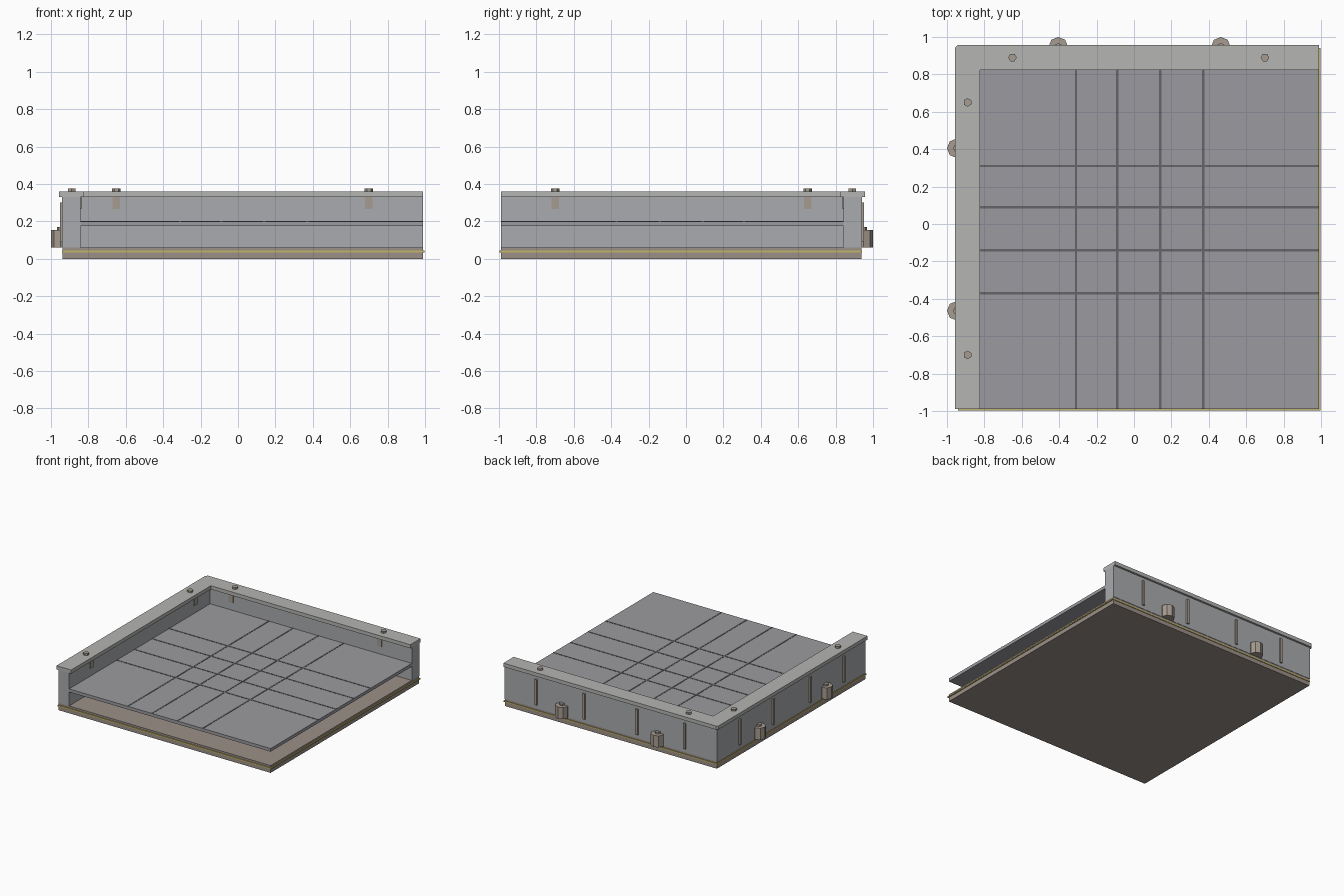
import bpy, bmesh, math

if "Cube" in bpy.data.objects:
    bpy.data.objects.remove(bpy.data.objects["Cube"])


def material(name, rgb):
    m = bpy.data.materials.new(name)
    m.diffuse_color = (*rgb, 1)
    m.use_nodes = True
    m.node_tree.nodes["Principled BSDF"].inputs["Base Color"].default_value = m.diffuse_color
    return m


WALL = material("wall_grey", (0.40, 0.41, 0.43))
CAP = material("cap_grey", (0.46, 0.46, 0.45))
PANEL = material("panel_grey", (0.33, 0.33, 0.35))
DARK = material("seam_dark", (0.13, 0.13, 0.14))
BROWN = material("base_brown", (0.33, 0.28, 0.25))
TAN = material("fitting_tan", (0.38, 0.33, 0.28))
YELLOW = material("trim_yellow", (0.55, 0.46, 0.14))


def prism(name, outline, z0, z1, mat):
    """Extrude a flat outline from z0 up to z1."""
    bm = bmesh.new()
    face = bm.faces.new([bm.verts.new((x, y, z0)) for x, y in outline])
    top = bmesh.ops.extrude_face_region(bm, geom=[face])["geom"]
    bmesh.ops.translate(bm, vec=(0, 0, z1 - z0),
                        verts=[g for g in top if isinstance(g, bmesh.types.BMVert)])
    bmesh.ops.recalc_face_normals(bm, faces=bm.faces)
    me = bpy.data.meshes.new(name)
    bm.to_mesh(me)
    bm.free()
    me.materials.append(mat)
    ob = bpy.data.objects.new(name, me)
    bpy.context.collection.objects.link(ob)
    return ob


def box(name, x0, x1, y0, y1, z0, z1, mat):
    return prism(name, [(x0, y0), (x1, y0), (x1, y1), (x0, y1)], z0, z1, mat)


def ngon(cx, cy, r, n):
    return [(cx + r * math.cos(2 * math.pi * i / n),
             cy + r * math.sin(2 * math.pi * i / n)) for i in range(n)]


def both_walls(name, outline, z0, z1, mat):
    """Place a part on the back wall and its diagonal mirror on the left wall."""
    prism("back_" + name, outline, z0, z1, mat)
    prism("left_" + name, [(-y, -x) for x, y in outline], z0, z1, mat)


def rect(cx, w, y0, y1):
    return [(cx - w / 2, y0), (cx + w / 2, y0), (cx + w / 2, y1), (cx - w / 2, y1)]


# layered floor base with yellow trim
box("floor_bottom", -0.937, 0.99, -0.99, 0.937, 0, 0.034, BROWN)
box("floor_trim", -0.942, 0.998, -0.998, 0.942, 0.034, 0.044, YELLOW)
box("floor_top", -0.937, 0.99, -0.99, 0.937, 0.044, 0.06, BROWN)

# L-shaped wall
prism("corner_wall", [(-0.94, -0.99), (-0.842, -0.99), (-0.842, 0.842),
                      (0.99, 0.842), (0.99, 0.94), (-0.94, 0.94)], 0.06, 0.33, WALL)

# L-shaped cap rail with a clipped corner
prism("cap_rail", [(-0.957, -0.99), (-0.824, -0.99), (-0.824, 0.824), (0.99, 0.824),
                   (0.99, 0.957), (-0.942, 0.957), (-0.957, 0.942)], 0.33, 0.36, CAP)

# raised floor panel and its seams
box("raised_panel", -0.842, 0.99, -0.99, 0.842, 0.174, 0.2, PANEL)
for x in (-0.31, -0.09, 0.14, 0.37):
    both_walls("panel_seam", rect(x, 0.012, -0.99, 0.842), 0.199, 0.202, DARK)

# hexagonal cap screws and the clips beneath them
for x in (-0.65, 0.70):
    both_walls("cap_screw", ngon(x, 0.89, 0.023, 6), 0.36, 0.375, TAN)
    both_walls("inner_clip", rect(x, 0.04, 0.836, 0.85), 0.265, 0.33, TAN)

# outer wall ribs
for x in (-0.65, -0.215, 0.265, 0.70):
    both_walls("outer_rib", rect(x, 0.02, 0.93, 0.953), 0.09, 0.30, TAN)

# eight-sided wall fittings with small top studs
for x in (-0.405, 0.464):
    both_walls("wall_fitting", ngon(x, 0.948, 0.052, 8), 0.06, 0.155, TAN)
    both_walls("fitting_stud", ngon(x, 0.945, 0.022, 8), 0.155, 0.17, TAN)
